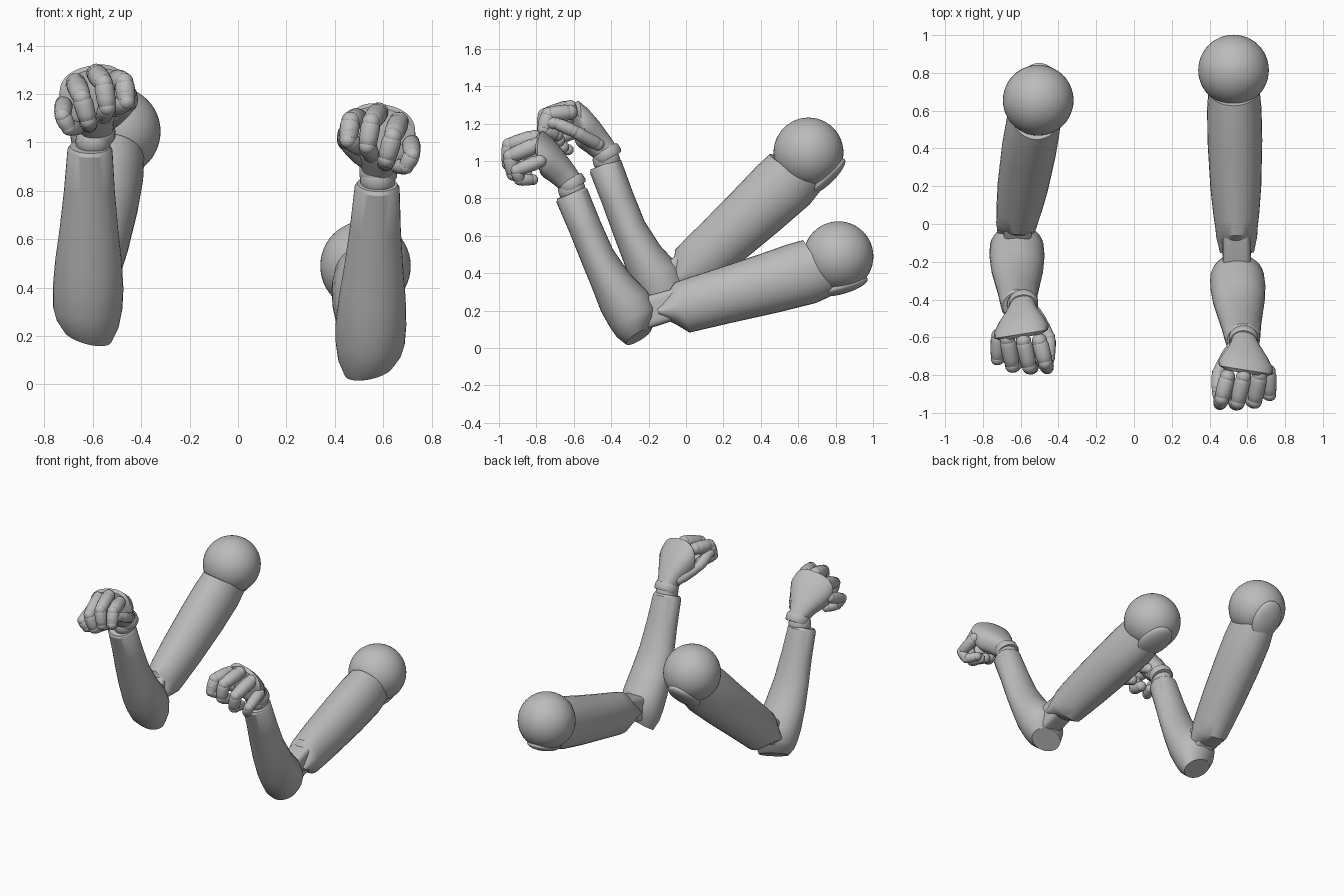
import bpy, bmesh, math
from mathutils import Vector, Matrix

cube = bpy.data.objects.get("Cube")
if cube:
    bpy.data.objects.remove(cube)

grey = bpy.data.materials.new("plain grey")
grey.use_nodes = True
colour = (0.5, 0.5, 0.5, 1)
grey.diffuse_color = colour
grey.node_tree.nodes["Principled BSDF"].inputs["Base Color"].default_value = colour


def finish(bm, name, mirror, angle=40):
    """Mirror to the right side if asked, then make a smooth shaded object."""
    bm.transform(Matrix.Diagonal((mirror, 1, 1, 1)))
    bmesh.ops.recalc_face_normals(bm, faces=bm.faces)
    mesh = bpy.data.meshes.new(name)
    bm.to_mesh(mesh)
    bm.free()
    obj = bpy.data.objects.new(name, mesh)
    bpy.context.collection.objects.link(obj)
    mesh.materials.append(grey)
    bpy.ops.object.select_all(action="DESELECT")
    obj.select_set(True)
    bpy.context.view_layer.objects.active = obj
    bpy.ops.object.shade_smooth_by_angle(angle=math.radians(angle))


def loft(bm, origin, axis, rings, side=(1, 0, 0), sides=32, power=1.0):
    """Skin oval rings (distance, offset, half depth, half width, shear, lean) along an axis."""
    d = Vector(axis).normalized()
    side = Vector(side)
    side = (side - d * side.dot(d)).normalized()
    up = d.cross(side)
    loops = []
    for s, t, depth, width, shear, *lean in rings:
        loop = []
        for i in range(sides):
            a = math.tau * i / sides
            c, n = math.cos(a), math.sin(a)
            c = math.copysign(abs(c) ** power, c)
            n = math.copysign(abs(n) ** power, n)
            along = s + shear * n + sum(lean) * c
            p = Vector(origin) + d * along + up * (t + depth * n) + side * width * c
            loop.append(bm.verts.new(p))
        loops.append(loop)
    for a, b in zip(loops, loops[1:]):
        for i in range(sides):
            j = (i + 1) % sides
            bm.faces.new((a[i], a[j], b[j], b[i]))
    bm.faces.new(loops[0])
    bm.faces.new(loops[-1])


def ball(bm, centre, radius, scale=(1, 1, 1), turn=Matrix(), detail=32):
    m = Matrix.Translation(centre) @ turn @ Matrix.Diagonal((*scale, 1))
    bmesh.ops.create_uvsphere(bm, u_segments=detail, v_segments=detail // 2, radius=radius, matrix=m)


def digit(name, points, radius, mirror):
    """A jointed finger: rounded segments with a ball at each joint."""
    bm = bmesh.new()
    for k, (a, b) in enumerate(zip(points, points[1:])):
        length = (b - a).length
        r = radius * (1 - 0.07 * k)
        profile = [(-0.12, .45), (0.0, .85), (0.2, 1), (0.7, .95), (0.95, .85), (1.1, .45)]
        loft(bm, a, b - a, [(length * f, 0, r * q, r * q, 0) for f, q in profile], sides=16)
        ball(bm, a, r * 0.93, detail=16)
    ball(bm, points[-1], radius * 0.78, detail=16)
    finish(bm, name, mirror)


UPPER_ARM = [(.113, -.025, .163, .135, .043), (.22, -.032, .172, .144, .03), (.4, -.03, .163, .145, 0),
             (.65, -.024, .15, .135, 0), (.8, -.02, .144, .122, 0), (.88, -.019, .14, .112, 0),
             (.93, -.012, .092, .108, 0), (1.01, -.002, .022, .09, 0)]
FOREARM = [(-.015, 0, .08, .083, 0), (0, 0, .09, .093, 0), (.18, .003, .088, .105, 0),
           (.35, .005, .091, .121, 0), (.5, -.008, .107, .138, 0), (.63, -.03, .135, .146, 0),
           (.72, -.04, .136, .143, 0), (.78, -.035, .118, .13, .01, -.015), (.835, -.025, .078, .1, .01, -.025)]
PALM = [(-.01, 0, .062, .064, 0), (.03, 0, .068, .07, 0), (.08, 0, .074, .088, 0), (.14, 0, .08, .122, .02),
        (.195, 0, .08, .146, .055), (.235, 0, .07, .142, .08), (.255, 0, .045, .12, .06)]
FINGERS = {
    "index_finger": [(.495, -.81, 1.1), (.465, -.925, 1.09), (.455, -.95, 1.01), (.5, -.88, .98)],
    "middle_finger": [(.58, -.81, 1.125), (.55, -.945, 1.085), (.535, -.95, .985), (.55, -.87, .95)],
    "ring_finger": [(.665, -.8, 1.085), (.64, -.94, 1.025), (.615, -.925, .93), (.61, -.85, .915)],
    "little_finger": [(.715, -.78, 1.0), (.72, -.905, .95), (.695, -.89, .9), (.66, -.82, .9)],
    "thumb": [(.52, -.66, .93), (.445, -.79, 1.0), (.442, -.88, 1.04), (.46, -.95, 1.05)],
}


def build_arm(label, mirror, shoulder, arm_axis, wrist, fore_axis, hand_shift):
    shoulder, wrist, shift = Vector(shoulder), Vector(wrist), Vector(hand_shift)
    arm_axis, fore_axis = Vector(arm_axis).normalized(), Vector(fore_axis).normalized()

    # Shoulder ball
    bm = bmesh.new()
    ball(bm, shoulder, 0.187, detail=48)
    finish(bm, label + "_shoulder_ball", mirror)

    # Upper arm sleeve, ending in a wedge at the elbow
    bm = bmesh.new()
    loft(bm, shoulder, arm_axis, UPPER_ARM)
    finish(bm, label + "_upper_arm", mirror, 32)

    # Rounded tongue under the shoulder ball
    up = arm_axis.cross(Vector((1, 0, 0))).normalized()
    across = up.cross(arm_axis)
    turn = Matrix((arm_axis, across, up)).transposed().to_4x4()
    bm = bmesh.new()
    ball(bm, shoulder + arm_axis * .02 - up * .16, 1, (.135, .1, .04), turn)
    finish(bm, label + "_shoulder_tongue", mirror)

    # Forearm sleeve
    bm = bmesh.new()
    loft(bm, wrist, fore_axis, FOREARM)
    finish(bm, label + "_forearm", mirror, 32)

    # Elbow hinge block between the sleeves
    bm = bmesh.new()
    start = wrist + fore_axis * .73
    end = shoulder + arm_axis * .86
    span = (end - start).length
    loft(bm, start, end - start, [(0, 0, .075, .072, 0), (span * .5, -.01, .085, .075, 0),
                                  (span, -.01, .08, .072, 0)], power=.4)
    finish(bm, label + "_elbow_hinge", mirror)

    # Wrist ball and cuff
    hand = Vector((.58, -.612, .88)) + shift
    hand_axis = Vector((.05, -.68, .73))
    bm = bmesh.new()
    ball(bm, (wrist + hand) / 2, .073)
    finish(bm, label + "_wrist_ball", mirror)
    bm = bmesh.new()
    loft(bm, hand, (0, -.5, .86), [(-.03, 0, .07, .072, 0), (-.02, 0, .076, .078, 0),
                                   (.015, 0, .076, .078, 0), (.025, 0, .07, .072, 0)])
    finish(bm, label + "_wrist_cuff", mirror)

    # Palm, rolled so the little finger side sits lower
    bm = bmesh.new()
    loft(bm, hand, hand_axis, PALM, side=(.93, 0, -.36), power=.85)
    finish(bm, label + "_palm", mirror)

    # Curled fingers and thumb
    for name, points in FINGERS.items():
        radius = .038 if name in ("little_finger", "thumb") else .044
        digit(label + "_" + name, [Vector(p) + shift for p in points], radius, mirror)


build_arm("left", 1, (.527, .815, .49), (.018, -.956, -.29),
          (.575, -.61, .815), (-.04, .4, -.917), (0, 0, 0))
build_arm("right", -1, (.507, .655, 1.045), (.125, -.72, -.694),
          (.612, -.43, .97), (.012, .37, -.93), (.005, .19, .16))
